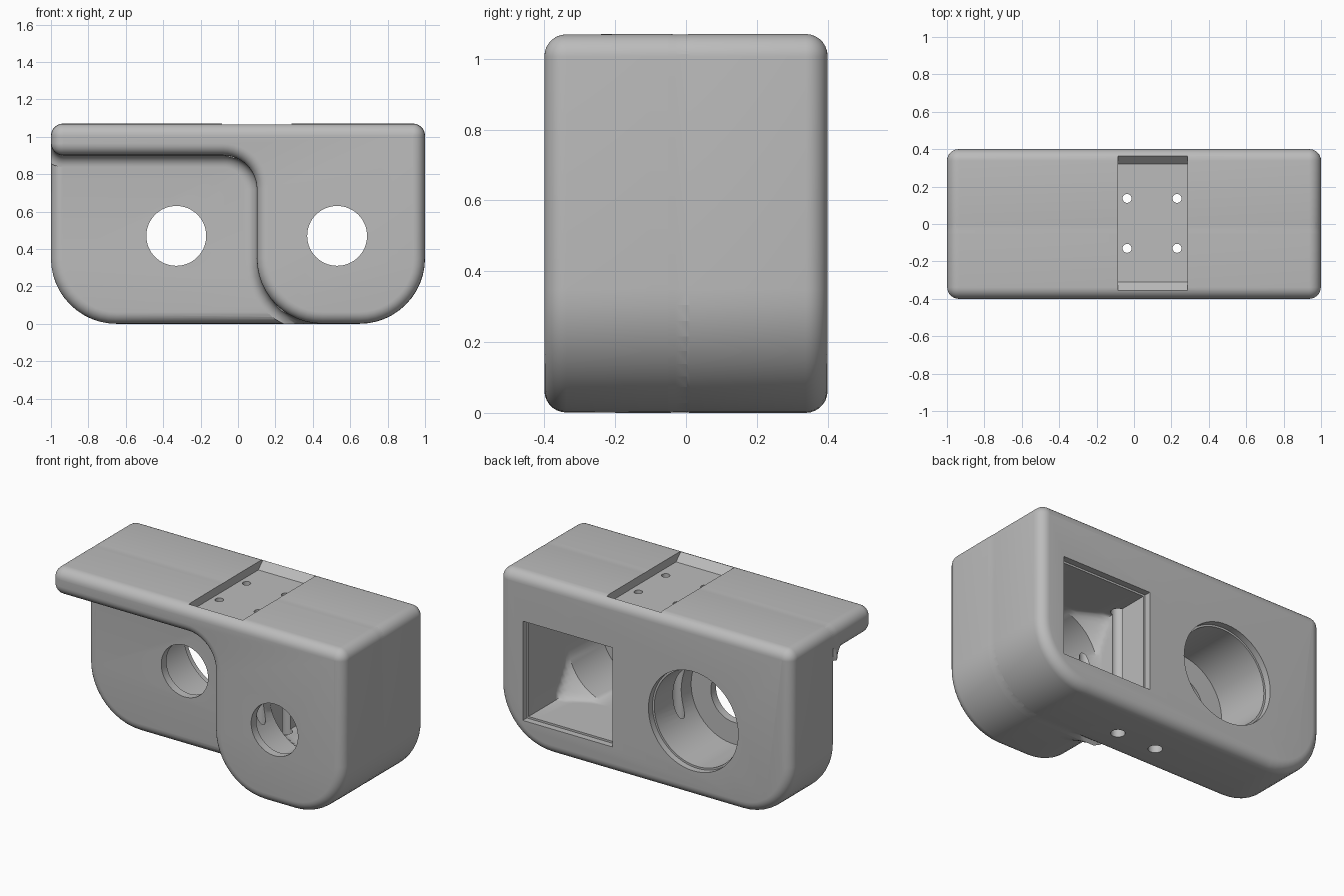
import bpy, bmesh, math

if "Cube" in bpy.data.objects:
    bpy.data.objects.remove(bpy.data.objects["Cube"])

F = 0.062            # edge fillet radius
STEP_Y = -0.05       # front face of the recessed left half
SEG = 12             # segments per quarter arc
HOLE_Z = 0.47

grey = bpy.data.materials.new("plain grey")
grey.diffuse_color = (0.5, 0.5, 0.5, 1)
grey.use_nodes = True
grey.node_tree.nodes["Principled BSDF"].inputs["Base Color"].default_value = grey.diffuse_color


def loft(name, rings):
    """Closed solid through rings with equal point counts."""
    bm = bmesh.new()
    rows = [[bm.verts.new(p) for p in r] for r in rings]
    n = len(rows[0])
    for a, b in zip(rows, rows[1:]):
        for i in range(n):
            j = (i + 1) % n
            bm.faces.new((a[i], a[j], b[j], b[i]))
    bm.faces.new(rows[0])
    bm.faces.new(rows[-1])
    bmesh.ops.recalc_face_normals(bm, faces=bm.faces)
    me = bpy.data.meshes.new(name)
    bm.to_mesh(me)
    bm.free()
    ob = bpy.data.objects.new(name, me)
    bpy.context.collection.objects.link(ob)
    me.materials.append(grey)
    return ob


def outline(arcs):
    pts = []
    for cx, cz, r, a0, a1 in arcs:
        for i in range(SEG + 1):
            a = math.radians(a0 + (a1 - a0) * i / SEG)
            # outward normal flips on inward-curving arcs
            s = 1 if a1 > a0 else -1
            pts.append((cx + r * math.cos(a), cz + r * math.sin(a),
                        s * math.cos(a), s * math.sin(a)))
    return pts


def ring(pts, y, off, first=0):
    """Offset outline at depth y; only points from index first move."""
    out = []
    for i, (x, z, nx, nz) in enumerate(pts):
        d = off if i >= first else 0
        out.append((max(-1, x + nx * d), y, max(0, z + nz * d)))
    return out


def combine(target, tool, op):
    m = target.modifiers.new("join", 'BOOLEAN')
    m.operation, m.solver, m.object = op, 'EXACT', tool
    bpy.context.view_layer.objects.active = target
    bpy.ops.object.modifier_apply(modifier=m.name)
    bpy.data.objects.remove(tool, do_unlink=True)


ANG = [math.radians(90 * i / 7) for i in range(8)]
shared = [(0.65, 0.35, 0.35, -90, 0), (0.935, 1.005, 0.065, 0, 90),
          (-0.935, 1.005, 0.065, 90, 180)]

# Full-width rear body, rounded front and back
full = outline(shared + [(-0.65, 0.35, 0.35, 180, 270)])
rings = [ring(full, STEP_Y + F * (1 - math.sin(t)), -F * (1 - math.cos(t))) for t in reversed(ANG)]
rings += [ring(full, 0.4 - F * (1 - math.sin(t)), -F * (1 - math.cos(t))) for t in ANG]
body = loft("housing", rings)

# Front pod with the overhanging ledge, flared where it meets the rear body
pod = outline(shared + [(-0.935, 0.965, 0.065, 180, 270), (-0.08, 0.72, 0.18, 90, 0),
                        (0.45, 0.35, 0.35, 180, 270)])
first = 3 * (SEG + 1)
rings = [ring(pod, -0.4 + F * (1 - math.sin(t)), -F * (1 - math.cos(t)) - 0.001) for t in reversed(ANG)]
rings += [ring(pod, STEP_Y - F * (1 - math.sin(t)), F * (1 - math.cos(t)), first) for t in ANG]
rings += [ring(pod, -0.03, -0.001), ring(pod, 0.1, -0.001)]
front_pod = loft("front_pod", rings)
combine(body, front_pod, 'UNION')


def bore(name, cx, steps):
    """Cutter along y from (y, radius, square half-width) steps."""
    rings = []
    for y, r, half in steps:
        row = []
        for i in range(64):
            a = math.tau * i / 64
            c, s = math.cos(a), math.sin(a)
            d = min(r, half / max(abs(c), abs(s)))
            row.append((cx + d * c, y, HOLE_Z + d * s))
        rings.append(row)
    return loft(name, rings)


# Round socket on the left, open at the back, with a small front window
combine(body, bore("round_socket", -0.33, [
    (-0.6, 0.16, 9), (0.0, 0.16, 9), (0.0, 0.295, 9), (0.36, 0.295, 9),
    (0.36, 0.307, 9), (0.6, 0.307, 9)]), 'DIFFERENCE')

# Square socket on the right, funnelling into a round chamber
H = 0.295
combine(body, bore("square_socket", 0.53, [
    (-0.6, 0.16, 9), (-0.35, 0.16, 9), (-0.35, H, 9), (-0.03, H, 9)]
    + [(-0.03 + 0.125 * k / 6, H + 0.125 * k / 6, H) for k in range(1, 7)]
    + [(0.36, 9, H), (0.36, 9, H + 0.012), (0.6, 9, H + 0.012)]), 'DIFFERENCE')

# Shallow mounting recess on top with sloped ends
rings = []
for z, e in ((1.02, 0), (1.14, 0.12)):
    y0, y1 = -0.31 - e, 0.32 + e
    rings.append([(-0.085, y0, z), (0.285, y0, z), (0.285, y1, z), (-0.085, y1, z)])
combine(body, loft("top_recess", rings), 'DIFFERENCE')

# Four stepped vertical screw holes
for x in (-0.037, 0.23):
    for y in (-0.13, 0.137):
        rings = [[(x + r * math.cos(math.tau * i / 24), y + r * math.sin(math.tau * i / 24), z)
                  for i in range(24)]
                 for z, r in ((-0.1, 0.04), (0.96, 0.04), (0.96, 0.024), (1.2, 0.024))]
        combine(body, loft("screw_hole", rings), 'DIFFERENCE')

# Smooth the fillets and bores, keep the rims crisp
bpy.ops.object.select_all(action='DESELECT')
body.select_set(True)
bpy.context.view_layer.objects.active = body
bpy.ops.object.shade_smooth_by_angle(angle=math.radians(30))
